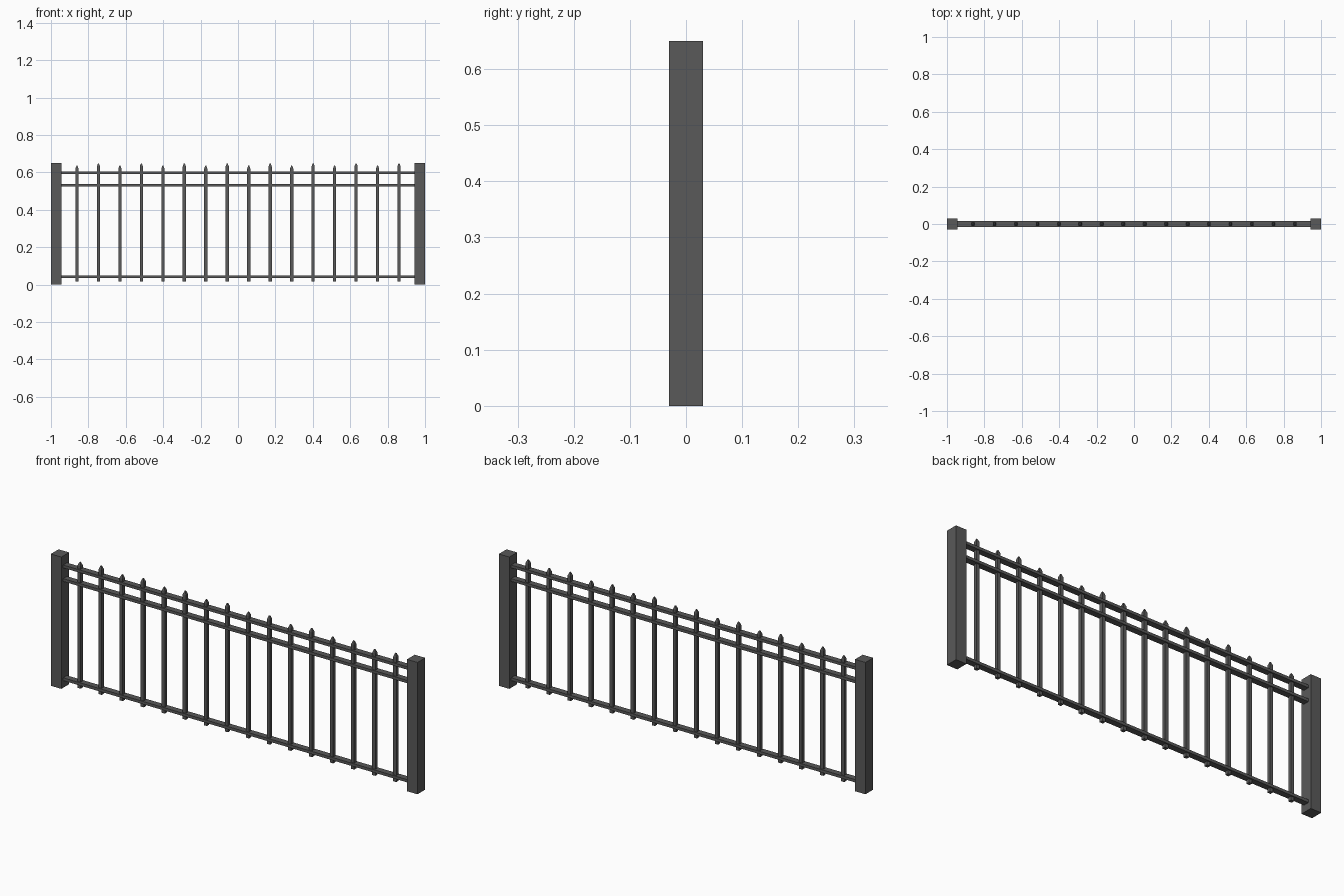
import bpy, bmesh
from mathutils import Vector

if "Cube" in bpy.data.objects:
    bpy.data.objects.remove(bpy.data.objects["Cube"])

metal = bpy.data.materials.new("dark_metal")
metal.diffuse_color = (0.1, 0.1, 0.1, 1)
metal.use_nodes = True
metal.node_tree.nodes["Principled BSDF"].inputs["Base Color"].default_value = metal.diffuse_color


def box(name, x, z0, z1, wx, wy, tip=0.0):
    """Upright box standing at x; tip > 0 adds a tapered point on top."""
    bm = bmesh.new()
    bmesh.ops.create_cube(bm, size=1)
    for v in bm.verts:
        v.co = Vector((x + v.co.x * wx, v.co.y * wy,
                       z1 - tip if v.co.z > 0 else z0))
    if tip:
        top = max(bm.faces, key=lambda f: f.calc_center_median().z)
        new = bmesh.ops.extrude_discrete_faces(bm, faces=[top])["faces"][0]
        for v in new.verts:
            v.co = Vector((x + (v.co.x - x) * 0.3, v.co.y * 0.3, z1))
    mesh = bpy.data.meshes.new(name)
    bm.to_mesh(mesh)
    bm.free()
    mesh.materials.append(metal)
    obj = bpy.data.objects.new(name, mesh)
    bpy.context.collection.objects.link(obj)
    return obj


# End posts
POST = 0.057
for side, label in ((-1, "left"), (1, "right")):
    box(f"{label}_post", side * (1 - POST / 2), 0, 0.65, POST, 0.06)

# Horizontal rails
for label, z in (("bottom", 0.042), ("middle", 0.531), ("top", 0.598)):
    box(f"{label}_rail", 0, z - 0.007, z + 0.007, 2 - 2 * POST + 0.01, 0.03)

# Pointed pickets with alternating heights
COUNT, END = 16, 0.861
for i in range(COUNT):
    x = -END + 2 * END * i / (COUNT - 1)
    box(f"picket_{i + 1}", x, 0.017, 0.648 if i % 2 else 0.636,
        0.017, 0.017, tip=0.016)
